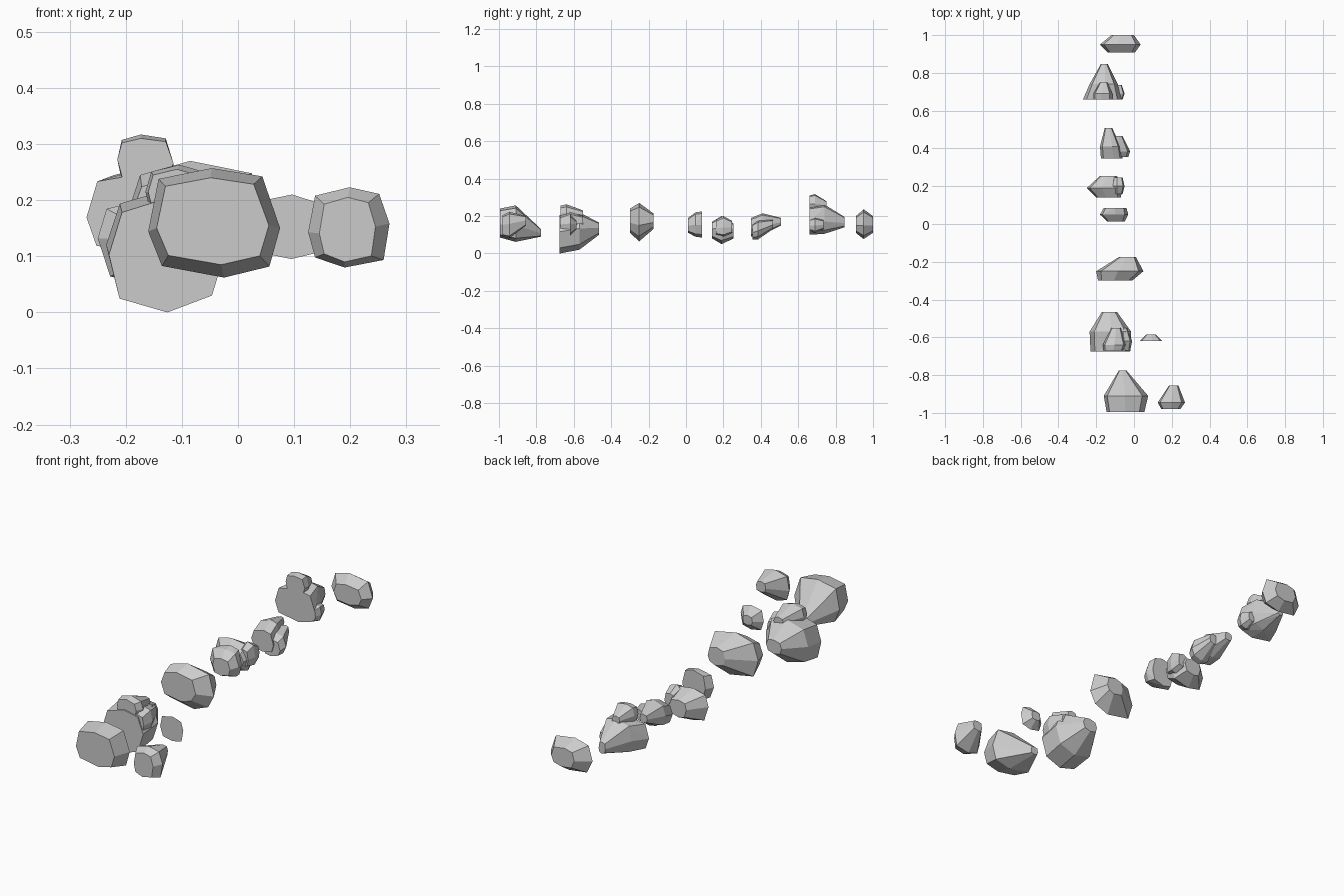
import bpy, bmesh, random, math

random.seed(4)
# Unit outline of a rock slice: boxy octagon (x, z)
OCT = [(1, 0), (.78, .8), (0, 1), (-.8, .76), (-1, 0), (-.78, -.8), (0, -1), (.8, -.76)]


def rock(name, *rings):
    """Faceted boulder: hull of octagonal slices (y, xmin, xmax, zmin, zmax)."""
    bm = bmesh.new()
    skew = [random.uniform(-.18, .18) for _ in OCT]
    for y, x0, x1, z0, z1 in rings:
        cx, cz, rx, rz = (x0 + x1) / 2, (z0 + z1) / 2, (x1 - x0) / 2, (z1 - z0) / 2
        for (u, v), s in zip(OCT, skew):
            if u == 0:
                u = s
            elif v == 0:
                v = s
            else:
                u, v = u + s * .35, v - s * .35
            bm.verts.new((cx + rx * u, y, cz + rz * v))
    hull = bmesh.ops.convex_hull(bm, input=bm.verts)
    loose = [v for v in bm.verts if not v.link_faces]
    bmesh.ops.delete(bm, geom=loose, context='VERTS')
    bmesh.ops.dissolve_limit(bm, angle_limit=math.radians(6), verts=bm.verts, edges=bm.edges)
    bmesh.ops.recalc_face_normals(bm, faces=bm.faces)
    me = bpy.data.meshes.new(name)
    bm.to_mesh(me)
    bm.free()
    bpy.context.collection.objects.link(bpy.data.objects.new(name, me))


# Front group
rock("front_boulder", (-.995, -.145, .055, .085, .24), (-.91, -.16, .075, .062, .257),
     (-.775, -.08, -.04, .09, .13))
rock("front_side_stone", (-.98, .145, .245, .09, .205), (-.945, .125, .27, .08, .223),
     (-.855, .185, .235, .15, .2))
rock("side_pebble", (-.62, .03, .15, .095, .21), (-.585, .065, .115, .13, .175))

# Second boulder with stones stuck on it
rock("large_boulder", (-.675, -.23, -.02, 0, .205), (-.57, -.235, -.015, .02, .22),
     (-.465, -.17, -.09, .1, .165))
rock("large_boulder_cap", (-.67, -.16, -.06, .16, .255), (-.64, -.165, -.045, .15, .263),
     (-.55, -.12, -.07, .18, .23))
rock("large_boulder_chip", (-.67, -.09, -.02, .11, .2), (-.62, -.1, -.01, .1, .22),
     (-.55, -.08, -.035, .13, .2))

# Middle stones
rock("middle_boulder", (-.3, -.19, -.01, .11, .24), (-.25, -.2, .05, .065, .27),
     (-.175, -.08, .01, .13, .215))
rock("small_stone", (.012, -.14, -.05, .11, .19), (.05, -.18, -.03, .09, .22),
     (.085, -.16, -.04, .085, .225))
rock("round_stone", (.14, -.2, -.07, .08, .17), (.19, -.25, -.06, .05, .2),
     (.255, -.18, -.09, .08, .16))
rock("round_stone_chip", (.16, -.11, -.06, .1, .18), (.2, -.12, -.05, .09, .2),
     (.245, -.11, -.06, .11, .175))
rock("wedge_stone", (.348, -.175, -.06, .09, .19), (.41, -.18, -.07, .1, .215),
     (.508, -.155, -.115, .15, .19))
rock("wedge_stone_chip", (.355, -.12, -.03, .075, .155), (.385, -.13, -.02, .075, .175),
     (.465, -.1, -.06, .13, .18))

# Rear group
rock("rear_boulder", (.66, -.27, -.06, .1, .25), (.74, -.235, -.085, .105, .262),
     (.848, -.175, -.14, .14, .195))
rock("rear_boulder_cap", (.66, -.215, -.115, .23, .31), (.69, -.215, -.115, .22, .317),
     (.75, -.18, -.14, .24, .28))
rock("rear_boulder_chip", (.66, -.12, -.06, .12, .185), (.69, -.13, -.05, .11, .195),
     (.735, -.11, -.065, .13, .18))
rock("back_stone", (.908, -.14, .005, .11, .2), (.95, -.18, .035, .077, .236),
     (1.0, -.12, 0, .11, .2))
